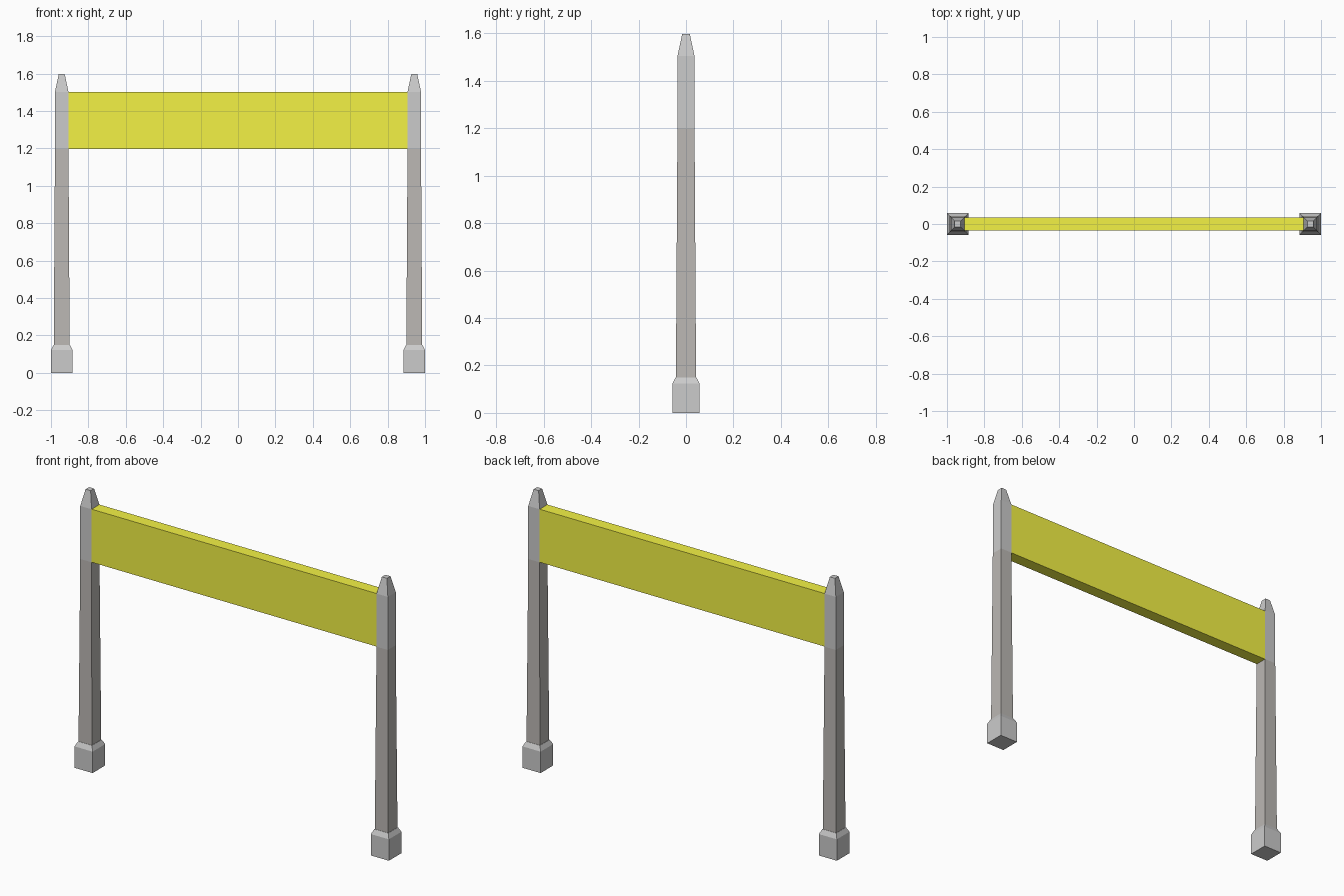
import bpy, bmesh

if "Cube" in bpy.data.objects:
    bpy.data.objects.remove(bpy.data.objects["Cube"])

POST_X = 0.9425


def material(name, rgb):
    m = bpy.data.materials.new(name)
    m.diffuse_color = (*rgb, 1)
    m.use_nodes = True
    m.node_tree.nodes["Principled BSDF"].inputs["Base Color"].default_value = m.diffuse_color
    return m


def finish(name, bm, mat=None):
    bmesh.ops.recalc_face_normals(bm, faces=bm.faces)
    me = bpy.data.meshes.new(name)
    bm.to_mesh(me)
    bm.free()
    if mat:
        me.materials.append(mat)
    ob = bpy.data.objects.new(name, me)
    bpy.context.collection.objects.link(ob)
    return ob


def square_column(name, x, profile, mat=None):
    """Stack of square sections given as (half width, z)."""
    bm = bmesh.new()
    rings = [[bm.verts.new((x + sx * h, sy * h, z))
              for sx, sy in ((-1, -1), (1, -1), (1, 1), (-1, 1))]
             for h, z in profile]
    for a, b in zip(rings, rings[1:]):
        for i in range(4):
            j = (i + 1) % 4
            bm.faces.new((a[i], a[j], b[j], b[i]))
    bm.faces.new(rings[0][::-1])
    bm.faces.new(rings[-1])
    return finish(name, bm, mat)


brown = material("weathered_wood", (0.50, 0.48, 0.455))
yellow = material("yellow_panel", (0.90, 0.89, 0.06))

# Two posts: chamfered foot, tapered leg, pointed cap
for side, x in (("left", -POST_X), ("right", POST_X)):
    square_column(f"{side}_foot", x, [(0.0575, 0), (0.0575, 0.123), (0.044, 0.15)])
    square_column(f"{side}_leg", x, [(0.0425, 0.15), (0.036, 1.198)], brown)
    square_column(f"{side}_post_cap", x, [(0.036, 1.198), (0.036, 1.503), (0.016, 1.597)])

# Cross panel between the posts
bm = bmesh.new()
bmesh.ops.create_cube(bm, size=1)
bmesh.ops.scale(bm, vec=(2 * (POST_X - 0.036), 0.07, 0.305), verts=bm.verts)
bmesh.ops.translate(bm, vec=(0, 0, 1.3505), verts=bm.verts)
finish("cross_panel", bm, yellow)
